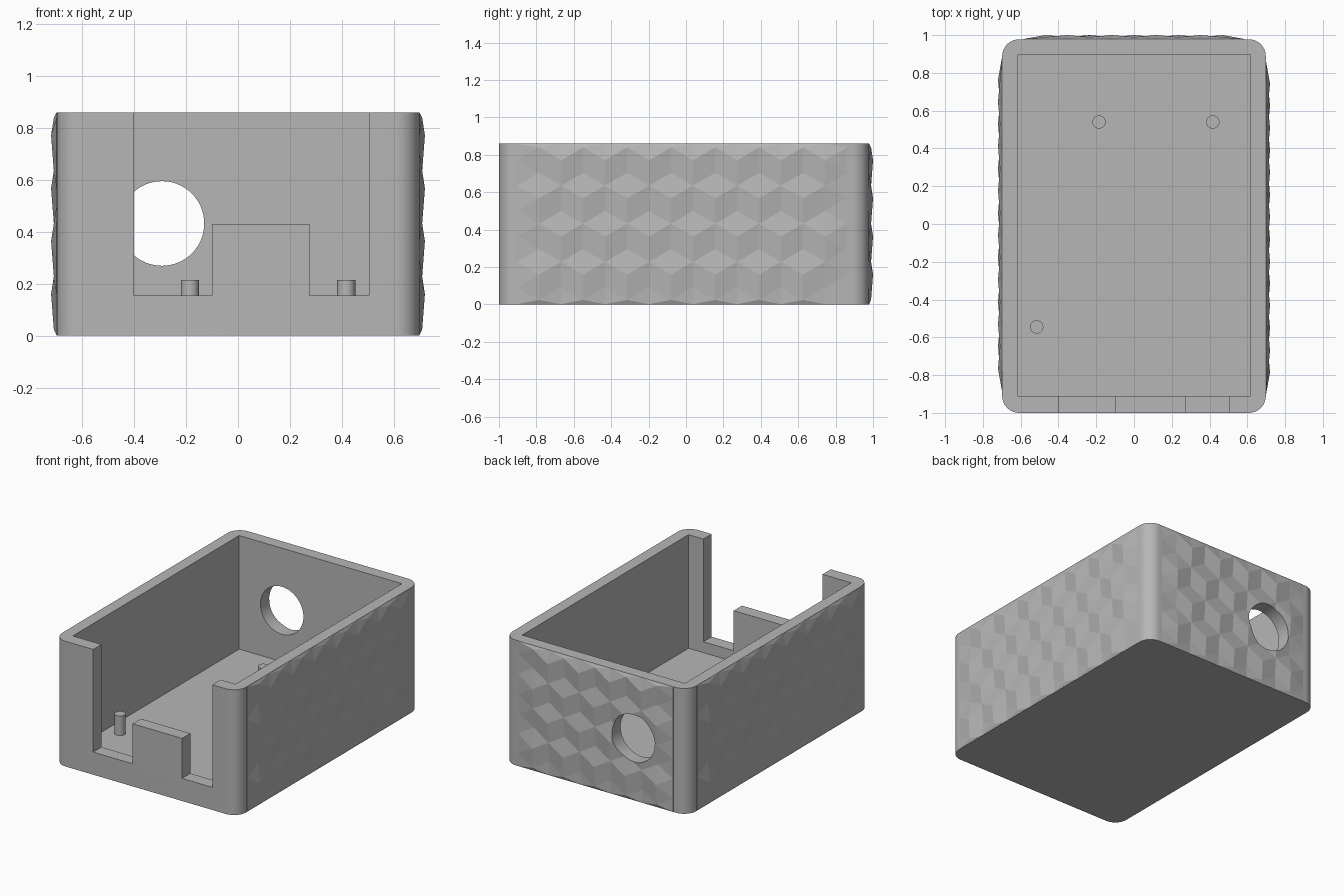
import bpy, bmesh, math
from mathutils import Matrix, Vector

cube = bpy.data.objects.get("Cube")
if cube:
    bpy.data.objects.remove(cube, do_unlink=True)

GREY = (0.47, 0.47, 0.47, 1)
mat = bpy.data.materials.new("plain grey")
mat.use_nodes = True
mat.diffuse_color = GREY
mat.node_tree.nodes["Principled BSDF"].inputs["Base Color"].default_value = GREY

HALF_X, FRONT, BACK, TOP = 0.698, -1.0, 0.978, 0.86
MID_Y = (FRONT + BACK) / 2


def finish(name, bm):
    bmesh.ops.recalc_face_normals(bm, faces=bm.faces)
    mesh = bpy.data.meshes.new(name)
    bm.to_mesh(mesh)
    bm.free()
    mesh.materials.append(mat)
    obj = bpy.data.objects.new(name, mesh)
    bpy.context.collection.objects.link(obj)
    return obj


def prism(name, outline, direction):
    """Extrude a closed outline of 3D points along a direction."""
    bm = bmesh.new()
    face = bm.faces.new([bm.verts.new(p) for p in outline])
    new = bmesh.ops.extrude_face_region(bm, geom=[face])["geom"]
    verts = [g for g in new if isinstance(g, bmesh.types.BMVert)]
    bmesh.ops.translate(bm, verts=verts, vec=direction)
    return finish(name, bm)


def circle(cx, cy, r, n):
    return [(cx + r * math.cos(math.tau * k / n), cy + r * math.sin(math.tau * k / n))
            for k in range(n)]


def select_only(obj):
    bpy.ops.object.select_all(action='DESELECT')
    obj.select_set(True)
    bpy.context.view_layer.objects.active = obj


def cut(obj, cutter):
    mod = obj.modifiers.new("cut", 'BOOLEAN')
    mod.operation, mod.solver, mod.object = 'DIFFERENCE', 'EXACT', cutter
    select_only(obj)
    bpy.ops.object.modifier_apply(modifier=mod.name)


def smooth(obj):
    select_only(obj)
    bpy.ops.object.shade_smooth_by_angle(angle=math.radians(30))


# Box body with rounded upright corners
R, STEPS = 0.09, 8
outline = []
for q, (sx, sy) in enumerate([(1, 1), (-1, 1), (-1, -1), (1, -1)]):
    cx = sx * (HALF_X - R)
    cy = MID_Y + sy * ((BACK - FRONT) / 2 - R)
    for k in range(STEPS + 1):
        a = math.pi / 2 * (q + k / STEPS)
        outline.append((cx + R * math.cos(a), cy + R * math.sin(a), 0))
box = prism("box_body", outline, (0, 0, TOP))

# Cutters: inner cavity, front opening around the middle tab, round back hole
IX, IF, IB, FLOOR = 0.618, -0.91, 0.895, 0.08
cavity = prism("cavity_cutter", [(-IX, IF, FLOOR), (IX, IF, FLOOR),
                                 (IX, IB, FLOOR), (-IX, IB, FLOOR)], (0, 0, 1))
SILL, TAB = 0.155, 0.43
opening = prism("opening_cutter", [(x, -1.1, z) for x, z in [
    (-0.4, 1), (-0.4, SILL), (-0.1, SILL), (-0.1, TAB),
    (0.275, TAB), (0.275, SILL), (0.505, SILL), (0.505, 1)]], (0, 0.25, 0))
hole = prism("hole_cutter", [(x, 0.8, z) for x, z in circle(-0.293, 0.432, 0.163, 64)],
             (0, 0.4, 0))
for cutter in (cavity, opening, hole):
    cutter.hide_render = True
    cut(box, cutter)
smooth(box)

# Relief panels: rows of shallow tumbling blocks on a triangular lattice
W, S, Z0, STEP = 0.2352, 0.1358, 0.16, 0.0105


def relief_panel(name, columns, placement):
    level = {}
    for row in range(4):
        for i in range(row % 2, columns, 2):
            k = 3 * row
            level[i, k] = 2
            for corner in ((i - 1, k + 1), (i + 1, k + 1), (i, k - 2)):
                level[corner] = 1
    bm = bmesh.new()
    grid = {}
    for i in range(-1, columns + 1):
        for k in range(-4, 13):
            if (i + k) % 2 == 0:
                inside = 0 <= i < columns
                h = 0.001 + STEP * (level.get((i, k), 0) if inside else 0)
                z = min(max(Z0 + k * S / 2, 0.001), TOP - 0.001)
                grid[i, k] = bm.verts.new(((i - (columns - 1) / 2) * W / 2, -h, z))
    for (i, k) in list(grid):
        for side in (-1, 1):
            keys = [(i, k), (i + side, k + 1), (i, k + 2)]
            if all(key in grid for key in keys):
                tri = [grid[key] for key in keys]
                bm.faces.new(tri if side > 0 else tri[::-1])
    # Give the panel a flat back sunk into the wall
    new = bmesh.ops.extrude_face_region(bm, geom=bm.faces[:])["geom"]
    for v in new:
        if isinstance(v, bmesh.types.BMVert):
            v.co.y = 0.03
    loose = [v for v in bm.verts if not v.link_faces]
    bmesh.ops.delete(bm, geom=loose, context='VERTS')
    bmesh.ops.transform(bm, matrix=placement, verts=bm.verts)
    return finish(name, bm)


def placed(x, y, degrees):
    return Matrix.Translation(Vector((x, y, 0))) @ Matrix.Rotation(math.radians(degrees), 4, 'Z')


relief_panel("left_relief", 14, placed(HALF_X, MID_Y - 0.01, 90))
relief_panel("right_relief", 14, placed(-HALF_X, MID_Y + 0.01, -90))
back_relief = relief_panel("back_relief", 9, placed(0, BACK, 180))
cut(back_relief, hole)

for cutter in (cavity, opening, hole):
    bpy.data.objects.remove(cutter, do_unlink=True)

# Mounting pegs on the floor
for n, (x, y) in enumerate([(-0.185, 0.54), (0.417, 0.54), (-0.515, -0.545)]):
    peg = prism(f"peg_{n + 1}", [(px, py, FLOOR - 0.01) for px, py in circle(x, y, 0.035, 32)],
                (0, 0, 0.225 - FLOOR))
    smooth(peg)
